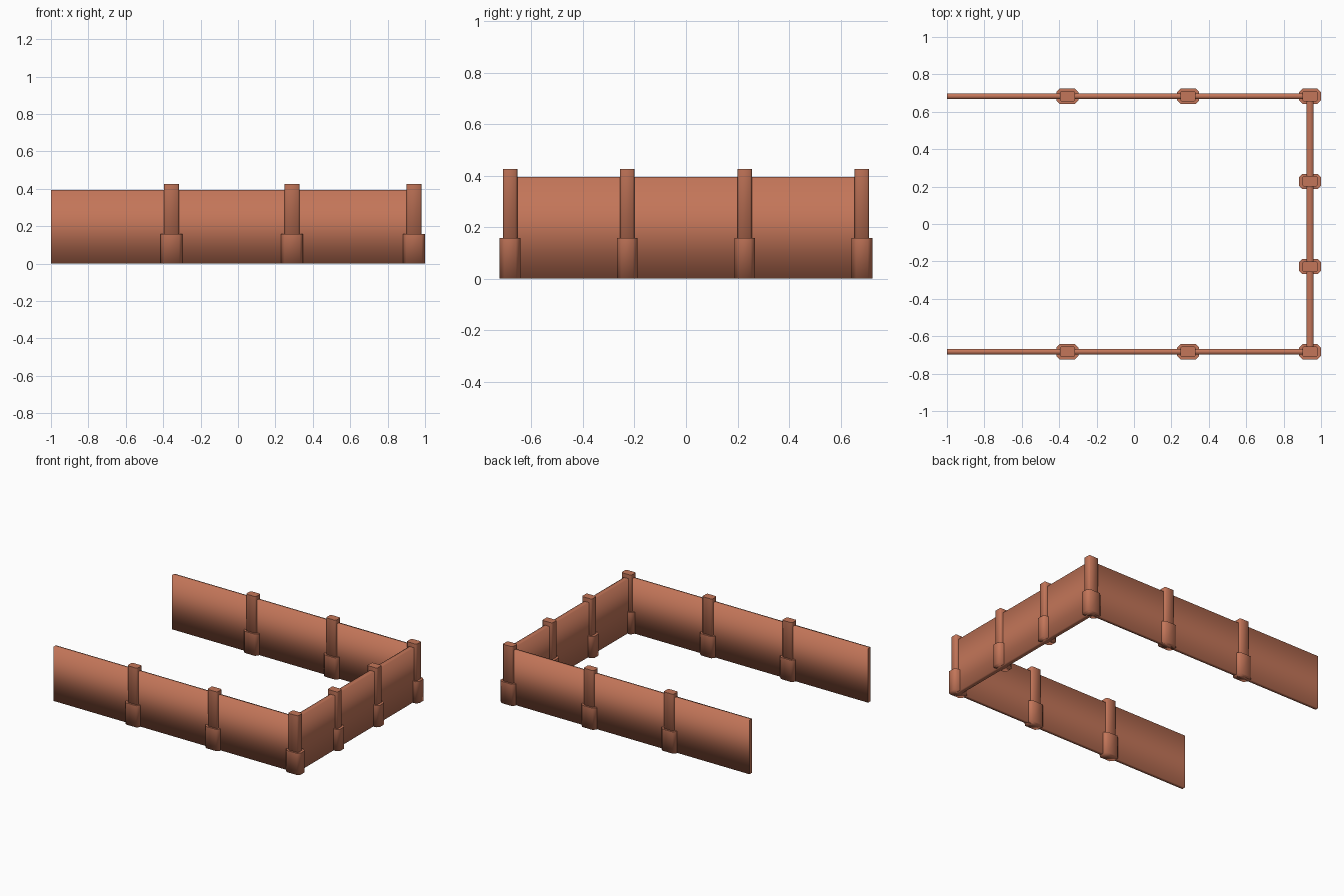
import bpy

if "Cube" in bpy.data.objects:
    bpy.data.objects.remove(bpy.data.objects["Cube"])

clay = bpy.data.materials.new("terracotta")
clay.diffuse_color = (0.55, 0.18, 0.10, 1)
clay.use_nodes = True
clay.node_tree.nodes["Principled BSDF"].inputs["Base Color"].default_value = clay.diffuse_color


def make(name, verts, faces, flat, loc=(0, 0, 0)):
    """Mesh object, smooth shaded except for the listed flat faces."""
    me = bpy.data.meshes.new(name)
    me.from_pydata(verts, [], faces)
    me.materials.append(clay)
    for p in me.polygons:
        p.use_smooth = p.index not in flat
    ob = bpy.data.objects.new(name, me)
    ob.location = loc
    bpy.context.collection.objects.link(ob)
    return ob


def prism(name, x, y, w, d, c, z0, z1):
    """Upright box with corners cut by c; flat top, softened sides."""
    a, b = w / 2, d / 2
    ring = [(a, -b + c), (a, b - c), (a - c, b), (-a + c, b),
            (-a, b - c), (-a, -b + c), (-a + c, -b), (a - c, -b)]
    verts = [(px, py, z) for z in (z0, z1) for px, py in ring]
    faces = [(i, (i + 1) % 8, (i + 1) % 8 + 8, i + 8) for i in range(8)]
    faces += [tuple(range(7, -1, -1)), tuple(range(8, 16))]
    make(name, verts, faces, {9}, (x, y, 0))


def wall(name, p, q, t, h):
    """Thin panel from p to q with soft top and bottom and flat ends."""
    dx, dy = q[0] - p[0], q[1] - p[1]
    n = (dx * dx + dy * dy) ** 0.5
    ox, oy = -dy / n * t / 2, dx / n * t / 2
    verts = []
    for x, y in (p, q):
        verts += [(x - ox, y - oy, 0), (x + ox, y + oy, 0),
                  (x + ox, y + oy, h), (x - ox, y - oy, h)]
    faces = [(i, i + 4, (i + 1) % 4 + 4, (i + 1) % 4)[::-1] for i in range(4)]
    faces += [(0, 1, 2, 3)[::-1], (4, 5, 6, 7)]
    ob = make(name, verts, faces, {4, 5})
    # make the winding consistently outward
    import bmesh
    bm = bmesh.new()
    bm.from_mesh(ob.data)
    bmesh.ops.recalc_face_normals(bm, faces=bm.faces)
    bm.to_mesh(ob.data)
    bm.free()


X, Y, H = 0.941, 0.683, 0.395

# three wall panels forming a U
wall("front_wall", (-1, -Y), (X, -Y), 0.027, H)
wall("back_wall", (-1, Y), (X, Y), 0.027, H)
wall("end_wall", (X, -Y), (X, Y), 0.037, H)

# posts with wider feet along all three walls
spots = [(x, s * Y) for s in (-1, 1) for x in (-0.356, 0.289, X)]
spots += [(X, -0.228), (X, 0.228)]
for i, (x, y) in enumerate(spots):
    prism(f"post_{i}", x, y, 0.08, 0.056, 0.007, 0, 0.425)
    prism(f"post_foot_{i}", x, y, 0.118, 0.081, 0.018, 0, 0.158)
